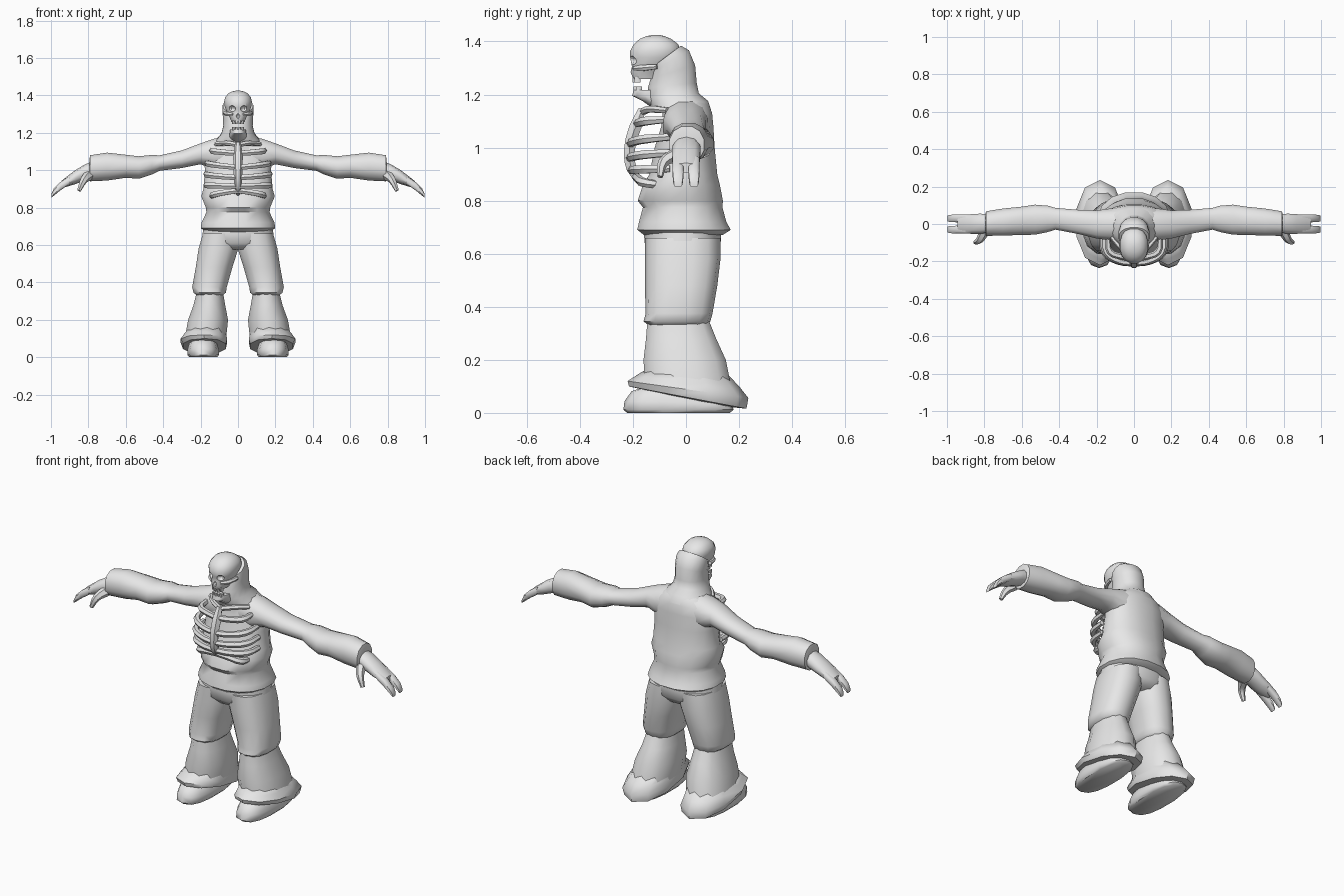
import bpy, bmesh, math
from mathutils import Vector

grey = bpy.data.materials.new("plain grey")
grey.diffuse_color = (0.8, 0.8, 0.8, 1)


def finish(ob, mirror=False, angle=50):
    """Material, optional left/right mirror, smooth shading with sharp edges."""
    ob.data.materials.clear()
    ob.data.materials.append(grey)
    if mirror:
        ob.modifiers.new("Mirror", 'MIRROR')
    bpy.ops.object.select_all(action='DESELECT')
    bpy.context.view_layer.objects.active = ob
    ob.select_set(True)
    bpy.ops.object.shade_smooth_by_angle(angle=math.radians(angle))
    return ob


def loft(name, rings, axis='Z', sides=16, power=2.2, mirror=False, angle=50):
    """Skin rounded rings: (position, a min, a max, b min, b max[, tilt along b])."""
    bm = bmesh.new()
    loops = []
    for ring in rings:
        t, a0, a1, b0, b1 = ring[:5]
        tilt = ring[5] if len(ring) > 5 else 0
        loop = []
        for i in range(sides):
            an = 2 * math.pi * (i + 0.5) / sides
            c, s = math.cos(an), math.sin(an)
            a = (a0 + a1) / 2 + (a1 - a0) / 2 * math.copysign(abs(c) ** (2 / power), c)
            db = (b1 - b0) / 2 * math.copysign(abs(s) ** (2 / power), s)
            b, p = (b0 + b1) / 2 + db, t + tilt * db
            loop.append(bm.verts.new((a, b, p) if axis == 'Z' else (p, a, b)))
        loops.append(loop)
    for lo, hi in zip(loops, loops[1:]):
        for i in range(sides):
            j = (i + 1) % sides
            bm.faces.new((lo[i], lo[j], hi[j], hi[i]))
    bm.faces.new(loops[0][::-1])
    bm.faces.new(loops[-1])
    bmesh.ops.recalc_face_normals(bm, faces=bm.faces)
    me = bpy.data.meshes.new(name)
    bm.to_mesh(me)
    bm.free()
    ob = bpy.data.objects.new(name, me)
    bpy.context.collection.objects.link(ob)
    return finish(ob, mirror, angle)


def tube(name, points, radii, mirror=True):
    """Rounded bone or finger along a smooth path."""
    cu = bpy.data.curves.new(name, 'CURVE')
    cu.dimensions = '3D'
    cu.bevel_depth = 1
    cu.bevel_resolution = 1
    cu.resolution_u = 3
    cu.use_fill_caps = True
    sp = cu.splines.new('BEZIER')
    sp.bezier_points.add(len(points) - 1)
    for bp, co, r in zip(sp.bezier_points, points, radii):
        bp.co, bp.radius = co, r
        bp.handle_left_type = bp.handle_right_type = 'AUTO'
    ob = bpy.data.objects.new(name, cu)
    bpy.context.collection.objects.link(ob)
    bpy.ops.object.select_all(action='DESELECT')
    bpy.context.view_layer.objects.active = ob
    ob.select_set(True)
    bpy.ops.object.convert(target='MESH')
    return finish(bpy.context.object, mirror)


# Shirt with a flared hem and a hollowed chest
loft("shirt", [(z, -w, w, y0, y1) for z, w, y0, y1 in [
    (.67, .175, -.16, .14), (.69, .203, -.187, .172), (.72, .198, -.18, .155),
    (.775, .172, -.165, .14), (.80, .175, -.185, .142), (.86, .2, -.165, .13),
    (.90, .188, -.14, .12), (1.0, .18, -.12, .11), (1.08, .185, -.095, .105),
    (1.13, .165, -.09, .10), (1.17, .11, -.10, .085), (1.20, .075, -.10, .05)]])

# Sleeves: slim upper arm, wide forearm, open cuff
loft("sleeve", [
    (.06, -.09, .09, .99, 1.185), (.13, -.09, .085, 1.0, 1.17), (.2, -.08, .075, 1.03, 1.145),
    (.3, -.055, .078, 1.01, 1.107), (.42, -.032, .088, .995, 1.08), (.46, -.045, .1, .975, 1.083),
    (.53, -.06, .106, .952, 1.076), (.6, -.06, .095, .957, 1.084), (.7, -.065, .085, .942, 1.096),
    (.79, -.065, .07, .938, 1.082), (.795, -.05, .055, .955, 1.06)],
    axis='X', sides=12, mirror=True)

# Hands with two broad fingers and a thumb
loft("hand", [(.77, -.045, .05, .96, 1.05), (.82, -.055, .058, .945, 1.03),
              (.87, -.055, .055, .925, 1.0), (.92, -.05, .05, .91, .962),
              (.945, -.045, .045, .905, .942)], axis='X', sides=10, mirror=True)
for i, y in enumerate((-.03, .03)):
    loft("finger_%d" % (i + 1), [
        (.90, y - .022, y + .022, .925, .97), (.95, y - .022, y + .022, .89, .937),
        (.985, y - .02, y + .02, .862, .902), (.998, y - .016, y + .016, .851, .872)],
        axis='X', sides=8, power=3, mirror=True)
tube("thumb", [(.80, -.04, .97), (.825, -.085, .945), (.85, -.098, .89)], [.028, .02, .011])

# Trousers: hips, thighs that overlap the shins, flared cuffs
loft("hips", [(.575, -.12, .12, -.12, .10), (.61, -.2, .2, -.155, .13),
              (.66, -.193, .193, -.16, .135), (.71, -.185, .185, -.16, .135)])
loft("thigh", [(.325, .085, .215, -.135, .075), (.345, .063, .24, -.16, .092),
               (.375, .058, .247, -.152, .10), (.48, .028, .228, -.155, .118),
               (.58, -.004, .213, -.155, .13), (.66, -.004, .19, -.155, .13)],
     sides=14, power=2.4, mirror=True)
loft("shin", [(.10, .06, .288, -.16, .175), (.20, .05, .27, -.165, .155),
              (.28, .066, .24, -.155, .118), (.36, .08, .22, -.148, .085)],
     sides=12, mirror=True)
loft("trouser_cuff", [
    (.055, .09, .265, -.165, .165, -.2), (.058, .06, .30, -.215, .228, -.19),
    (.088, .052, .312, -.22, .235, -.14), (.12, .06, .292, -.19, .20, -.1),
    (.15, .062, .27, -.16, .16, -.05)], sides=10, mirror=True)

# Shoes
loft("shoe", [(0, .11, .262, -.222, .165), (.012, .1, .272, -.236, .18),
              (.04, .1, .272, -.232, .17, -.02), (.072, .112, .262, -.205, .12, -.06),
              (.1, .13, .245, -.15, .06)], sides=14, power=2.5, mirror=True)

# Breastbone and ribs
tube("breastbone", [(0, -.165, 1.145), (0, -.19, 1.08), (0, -.212, 1.0), (0, -.205, .92), (0, -.17, .87)],
     [.016, .026, .024, .022, .01], mirror=False)
ribs = [(1.09, 1.105, -.185, .14, -.08), (1.015, 1.04, -.21, .165, -.06),
        (.96, .98, -.212, .172, -.06), (.915, .92, -.205, .172, -.06),
        (.89, .86, -.19, .14, -.10)]
for i, (zc, zo, yc, xo, yo) in enumerate(ribs):
    dz = zo - zc
    tube("rib_%d" % (i + 1), [
        (0, yc, zc), (xo * .5, yc + .012, zc + dz * .3),
        (xo * .92, (yc + yo) / 2 - .015, zc + dz * .7), (xo, yo, zo)],
        [.016, .017, .018, .014])

# Collarbones
tube("collarbone", [(0, -.165, 1.135), (.06, -.135, 1.145), (.12, -.07, 1.14)], [.014, .014, .012])

# Hood: collar and sloping cowl round the back of the head
loft("hood", [
    (1.13, -.135, .135, -.12, .10), (1.165, -.115, .115, -.135, .085, .1),
    (1.195, -.09, .09, -.145, .05, .1), (1.235, -.08, .08, -.145, .042, .1),
    (1.285, -.082, .082, -.135, .036, .3), (1.325, -.085, .085, -.13, .012, .6),
    (1.345, -.082, .082, -.125, -.018, .75), (1.345, -.07, .07, -.11, -.035, .75)])

# Skull
skull = loft("skull", [(z, -w, w, y0, y1) for z, w, y0, y1 in [
    (1.258, .036, -.2, -.09), (1.285, .046, -.21, -.07), (1.305, .06, -.205, -.05),
    (1.34, .072, -.212, -.025), (1.365, .076, -.212, -.018), (1.39, .07, -.198, -.028),
    (1.41, .053, -.175, -.055), (1.42, .034, -.15, -.08), (1.425, .012, -.125, -.1)]])


def socket(name, loc, size):
    """Hidden cutter that hollows the skull."""
    bpy.ops.mesh.primitive_uv_sphere_add(segments=12, ring_count=8, location=loc)
    ob = bpy.context.object
    ob.name, ob.scale = name, size
    ob.data.materials.append(grey)
    ob.hide_render = True
    ob.hide_set(True)
    ob.display_type = 'WIRE'
    mod = skull.modifiers.new(name, 'BOOLEAN')
    mod.operation, mod.object, mod.solver = 'DIFFERENCE', ob, 'EXACT'


for side in (-1, 1):
    socket("eye_socket_cutter", (side * .034, -.212, 1.328), (.022, .03, .018))
socket("nose_cutter", (0, -.218, 1.29), (.011, .022, .016))

# Cheekbones
tube("cheekbone", [(.025, -.195, 1.297), (.055, -.165, 1.3), (.072, -.11, 1.305)], [.01, .013, .01])

# Lower jaw and teeth
loft("jaw", [(1.15, -.04, .04, -.13, -.05), (1.175, -.048, .048, -.165, -.05),
             (1.195, -.046, .046, -.205, -.06), (1.218, -.042, .042, -.2, -.07)], sides=12)
for row, z0, z1, depth in (("upper", 1.246, 1.266, -.198), ("lower", 1.212, 1.23, -.194)):
    for i in range(2):
        x = .009 + i * .016
        y = depth + i * .008
        loft("%s_tooth_%d" % (row, i + 1), [(z0, x - .007, x + .007, y - .004, y + .02),
                                            (z1, x - .007, x + .007, y - .004, y + .02)],
             sides=8, power=3, mirror=True)
